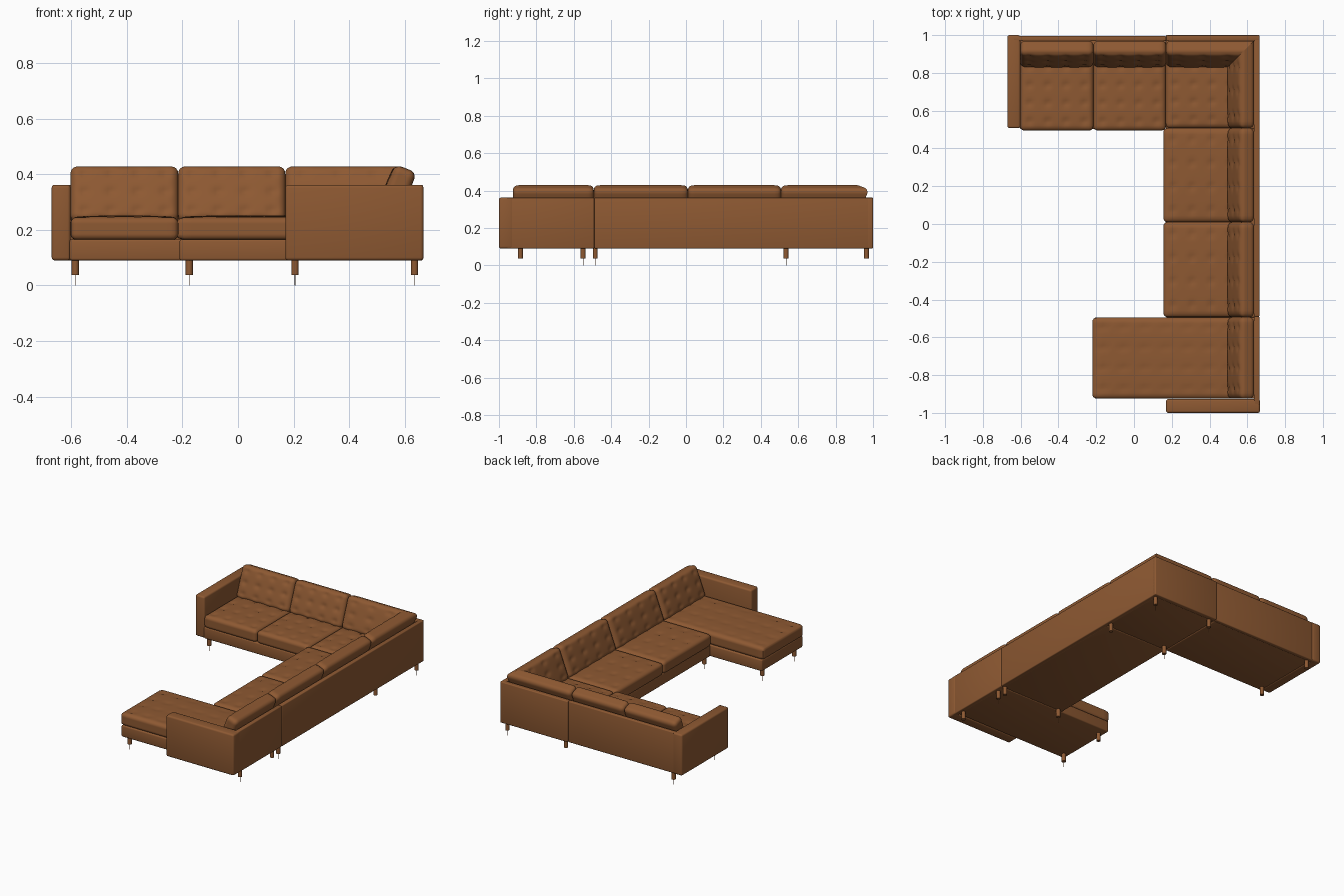
import bpy, bmesh, math
from mathutils import Matrix, Vector

cube = bpy.data.objects.get("Cube")
if cube:
    bpy.data.objects.remove(cube)

leather = bpy.data.materials.new("tan_leather")
leather.use_nodes = True
colour = (0.27, 0.1, 0.032, 1)
leather.diffuse_color = colour
bsdf = leather.node_tree.nodes["Principled BSDF"]
bsdf.inputs["Base Color"].default_value = colour
bsdf.inputs["Roughness"].default_value = 0.7


def finish(name, bm, angle=40):
    bmesh.ops.recalc_face_normals(bm, faces=bm.faces[:])
    mesh = bpy.data.meshes.new(name)
    bm.to_mesh(mesh)
    bm.free()
    mesh.materials.append(leather)
    obj = bpy.data.objects.new(name, mesh)
    bpy.context.collection.objects.link(obj)
    bpy.ops.object.select_all(action="DESELECT")
    obj.select_set(True)
    bpy.context.view_layer.objects.active = obj
    bpy.ops.object.shade_smooth_by_angle(angle=math.radians(angle))
    return obj


def box(name, x, y, z, bevel=0.008):
    """Box between ranges with softly rounded edges."""
    bm = bmesh.new()
    bmesh.ops.create_cube(bm, size=1)
    size = Vector(r[1] - r[0] for r in (x, y, z))
    mid = Vector(sum(r) / 2 for r in (x, y, z))
    for v in bm.verts:
        v.co = v.co * size + mid
    bmesh.ops.bevel(bm, geom=bm.edges[:], offset=bevel, segments=3,
                    profile=0.5, affect="EDGES")
    return finish(name, bm)


def cushion(name, size, matrix, tufts, r=0.022, mitre=None):
    """Rounded padded slab with button dimples on its local top face."""
    half = Vector(size) / 2
    bm = bmesh.new()
    bmesh.ops.create_cube(bm, size=2)
    bmesh.ops.subdivide_edges(bm, edges=bm.edges[:], cuts=28, use_grid_fill=True)
    buttons = [(-half.x + (i + 0.5) * size[0] / tufts[0],
                -half.y + (j + 0.5) * size[1] / tufts[1])
               for i in range(tufts[0]) for j in range(tufts[1])]
    inner = half - Vector((r, r, r))
    for v in bm.verts:
        u = v.co.copy()
        p = u * half
        core = Vector(max(-inner[k], min(inner[k], p[k])) for k in range(3))
        off = p - core
        if off.length > 1e-6:
            p = core + off.normalized() * min(r, max(abs(c) for c in off))
        if u.z > 0.99:
            # soft crown and tufting
            p.z += 0.006 * (1 - u.x ** 4) * (1 - u.y ** 4)
            for bx, by in buttons:
                d2 = (p.x - bx) ** 2 + (p.y - by) ** 2
                p.z -= 0.008 * math.exp(-d2 / 0.00025)
        v.co = p
    bmesh.ops.transform(bm, matrix=matrix, verts=bm.verts[:])
    if mitre:
        cut = bmesh.ops.bisect_plane(
            bm, geom=bm.verts[:] + bm.edges[:] + bm.faces[:],
            plane_co=(0.49, 0.825, 0), plane_no=mitre, clear_outer=True)
        rim = [e for e in cut["geom_cut"] if isinstance(e, bmesh.types.BMEdge)]
        bmesh.ops.holes_fill(bm, edges=rim)
    return finish(name, bm)


def seat(name, x, y, tufts):
    centre = Vector((sum(x) / 2, sum(y) / 2, 0.204))
    return cushion(name, (x[1] - x[0], y[1] - y[0], 0.082),
                   Matrix.Translation(centre), tufts)


def back(name, span, side, mitre=None):
    """Leaning back cushion; side=True runs along y, otherwise along x."""
    along = (span[0] + span[1]) / 2
    lean = math.radians(21)
    # local x = run, local y = up the cushion, local z = front face
    if side:
        run = Vector((0, -1, 0))
        up = Vector((math.sin(lean), 0, math.cos(lean)))
        pos = Vector((0.566, along, 0.322))
    else:
        run = Vector((1, 0, 0))
        up = Vector((0, math.sin(lean), math.cos(lean)))
        pos = Vector((along, 0.901, 0.322))
    rot = Matrix((run, up, run.cross(up))).transposed().to_4x4()
    return cushion(name, (span[1] - span[0], 0.212, 0.083),
                   Matrix.Translation(pos) @ rot, (4, 3), 0.026, mitre)


# Upholstered base, one block per module
BASE = (0.09, 0.166)
box("base_left", (-0.605, 0.168), (0.503, 0.975), BASE)
box("base_corner", (0.168, 0.645), (0.503, 0.975), BASE)
box("base_side", (0.168, 0.645), (-0.495, 0.503), BASE)
box("base_chaise", (-0.21, 0.645), (-0.925, -0.495), BASE)

# Outer panels and arms
WALL = (0.09, 0.362)
box("rear_panel_left", (-0.64, 0.17), (0.968, 0.995), WALL, 0.006)
box("rear_panel_corner", (0.17, 0.665), (0.968, 1.0), WALL, 0.006)
box("side_panel_rear", (0.635, 0.665), (-0.49, 1.0), WALL, 0.006)
box("side_panel_front", (0.635, 0.665), (-0.96, -0.49), WALL, 0.006)
box("arm_rear", (-0.67, -0.602), (0.507, 1.0), WALL, 0.011)
box("arm_front", (0.17, 0.667), (-1.0, -0.927), WALL, 0.011)

# Seat cushions
seat("seat_rear_outer", (-0.602, -0.215), (0.495, 0.88), (4, 4))
seat("seat_rear_middle", (-0.215, 0.168), (0.495, 0.88), (4, 4))
seat("seat_corner", (0.168, 0.56), (0.508, 0.88), (4, 4))
seat("seat_side_rear", (0.155, 0.56), (0.01, 0.508), (4, 4))
seat("seat_side_front", (0.155, 0.56), (-0.493, 0.01), (4, 4))
seat("seat_chaise", (-0.22, 0.56), (-0.925, -0.495), (7, 4))

# Back cushions, mitred where the two runs meet
back("back_rear_outer", (-0.602, -0.215), False)
back("back_rear_middle", (-0.215, 0.17), False)
back("back_rear_corner", (0.17, 0.69), False, mitre=(1, -1, 0))
back("back_side_corner", (0.508, 1.03), True, mitre=(-1, 1, 0))
back("back_side_rear", (0.01, 0.508), True)
back("back_side_front", (-0.493, 0.01), True)
back("back_chaise", (-0.925, -0.493), True)

# Short round legs, each with a fine floor pin
leg_spots = [(x, y) for x in (-0.585, 0.205, 0.635) for y in (0.535, 0.965)]
leg_spots += [(x, -0.485) for x in (0.205, 0.635)]
leg_spots += [(x, y) for x in (-0.175, 0.635) for y in (-0.885, -0.55)]
for n, (x, y) in enumerate(leg_spots, 1):
    bm = bmesh.new()
    for radius, low, high in ((0.013, 0.037, 0.1), (0.001, 0, 0.04)):
        bmesh.ops.create_cone(
            bm, cap_ends=True, segments=16, radius1=radius, radius2=radius,
            depth=high - low,
            matrix=Matrix.Translation((x, y, (low + high) / 2)))
    finish(f"leg_{n}", bm)
